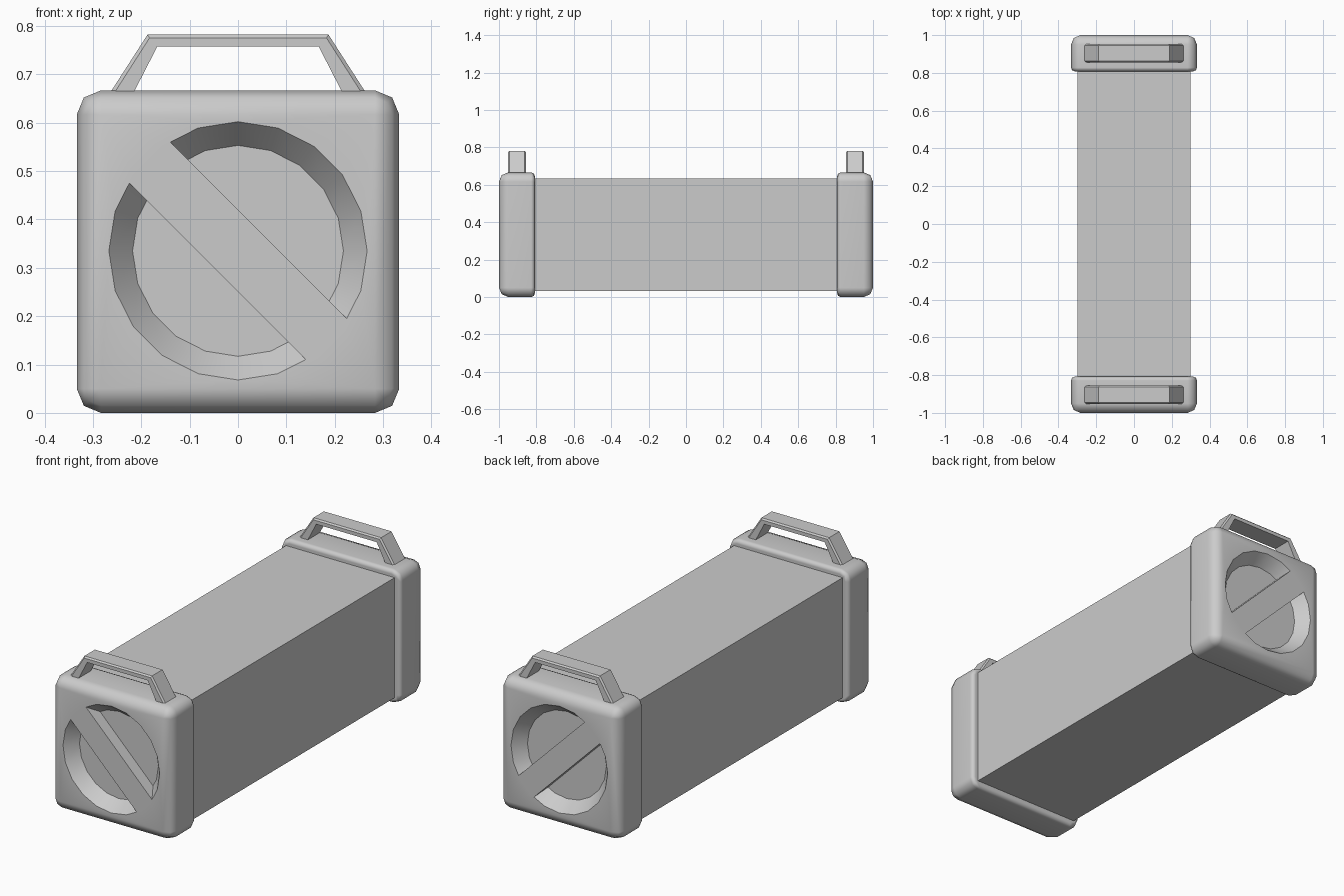
import bpy, bmesh, math
from mathutils import Vector

if "Cube" in bpy.data.objects:
    bpy.data.objects.remove(bpy.data.objects["Cube"])

CZ = 1 / 3            # height of the long axis
HOLE_Z = 0.335
R_OUT, R_IN, DEPTH = 0.267, 0.218, 0.06


def finish(bm, name, smooth=None, mirror=True):
    """Turn a bmesh into an object, mirrored to the far end if asked."""
    bmesh.ops.recalc_face_normals(bm, faces=bm.faces)
    me = bpy.data.meshes.new(name)
    bm.to_mesh(me)
    bm.free()
    ob = bpy.data.objects.new(name, me)
    bpy.context.collection.objects.link(ob)
    if smooth:
        bpy.ops.object.select_all(action='DESELECT')
        ob.select_set(True)
        bpy.context.view_layer.objects.active = ob
        bpy.ops.object.shade_smooth_by_angle(angle=math.radians(smooth))
    if mirror:
        mod = ob.modifiers.new("far_end", 'MIRROR')
        mod.use_axis = (False, True, False)
        mod.use_mirror_merge = False
    if smooth:
        wn = ob.modifiers.new("weighted", 'WEIGHTED_NORMAL')
        wn.keep_sharp = True
    return ob


def loft(bm, rings, cap_start=True, cap_end=True):
    """Skin a list of closed rings of points."""
    vs = [[bm.verts.new(p) for p in ring] for ring in rings]
    n = len(rings[0])
    for a, b in zip(vs, vs[1:]):
        for i in range(n):
            j = (i + 1) % n
            bm.faces.new((a[i], a[j], b[j], b[i]))
    if cap_start:
        bm.faces.new(vs[0])
    if cap_end:
        bm.faces.new(vs[-1])
    return vs


def rounded_square(y, inset, half=1 / 3, r=0.05):
    """Square ring with two-segment rounded corners, shrunk by inset."""
    pts, c = [], half - r
    for k, (sx, sz) in enumerate(((1, 1), (-1, 1), (-1, -1), (1, -1))):
        for s in range(3):
            a = math.radians(90 * k + 45 * s)
            pts.append((sx * c + (r - inset) * math.cos(a), y,
                        CZ + sz * c + (r - inset) * math.sin(a)))
    return pts


def circle(r, y, n=20):
    return [(r * math.sin(2 * math.pi * i / n), y,
             HOLE_Z + r * math.cos(2 * math.pi * i / n)) for i in range(n)]


# Long square body
bm = bmesh.new()
loft(bm, [[(x, y, CZ + z) for x, z in ((-.3, -.3), (.3, -.3), (.3, .3), (-.3, .3))]
          for y in (-0.85, 0.85)])
finish(bm, "body", mirror=False)

# End caps with rounded edges and a tapered round recess
bm = bmesh.new()
sections = ((-1, .05), (-.985, .015), (-.95, 0), (-.828, 0), (-.814, .006), (-.808, .02))
loft(bm, [rounded_square(y, i) for y, i in sections], cap_start=False)
loft(bm, [circle(R_OUT, -1), circle(R_IN, -1 + DEPTH)], cap_start=False)
bmesh.ops.remove_doubles(bm, verts=bm.verts, dist=1e-4)
rim = [e for e in bm.edges if e.is_boundary]
bmesh.ops.triangle_fill(bm, edges=rim, use_beauty=True, normal=(0, -1, 0))
finish(bm, "end_cap", smooth=46)

# Diagonal grip bar: the recess volume trimmed to a strip
bm = bmesh.new()
loft(bm, [circle(R_OUT, -1), circle(R_IN, -1 + DEPTH)])
for s in (1, -1):
    n = Vector((s, 0, s)).normalized()
    cut = bmesh.ops.bisect_plane(bm, geom=bm.verts[:] + bm.edges[:] + bm.faces[:],
                                 plane_co=Vector((0, -1, HOLE_Z)) + n * 0.06,
                                 plane_no=n, clear_outer=True)
    bmesh.ops.holes_fill(bm, edges=[e for e in bm.edges if e.is_boundary])
finish(bm, "grip_bar")

# Carrying handles: chamfered section swept over a trapezoid arch
outer = ((-.272, .65), (-.187, .782), (.187, .782), (.272, .65))
soft = ((-.263, .65), (-.183, .775), (.183, .775), (.263, .65))
inner = ((-.222, .65), (-.167, .757), (.167, .757), (.222, .65))
Y0, Y1, B = -.952, -.856, .007
bm = bmesh.new()
loft(bm, [[(i[0], Y0, i[1]), (s[0], Y0, s[1]), (o[0], Y0 + B, o[1]),
           (o[0], Y1 - B, o[1]), (s[0], Y1, s[1]), (i[0], Y1, i[1])]
          for o, s, i in zip(outer, soft, inner)])
finish(bm, "handle")
